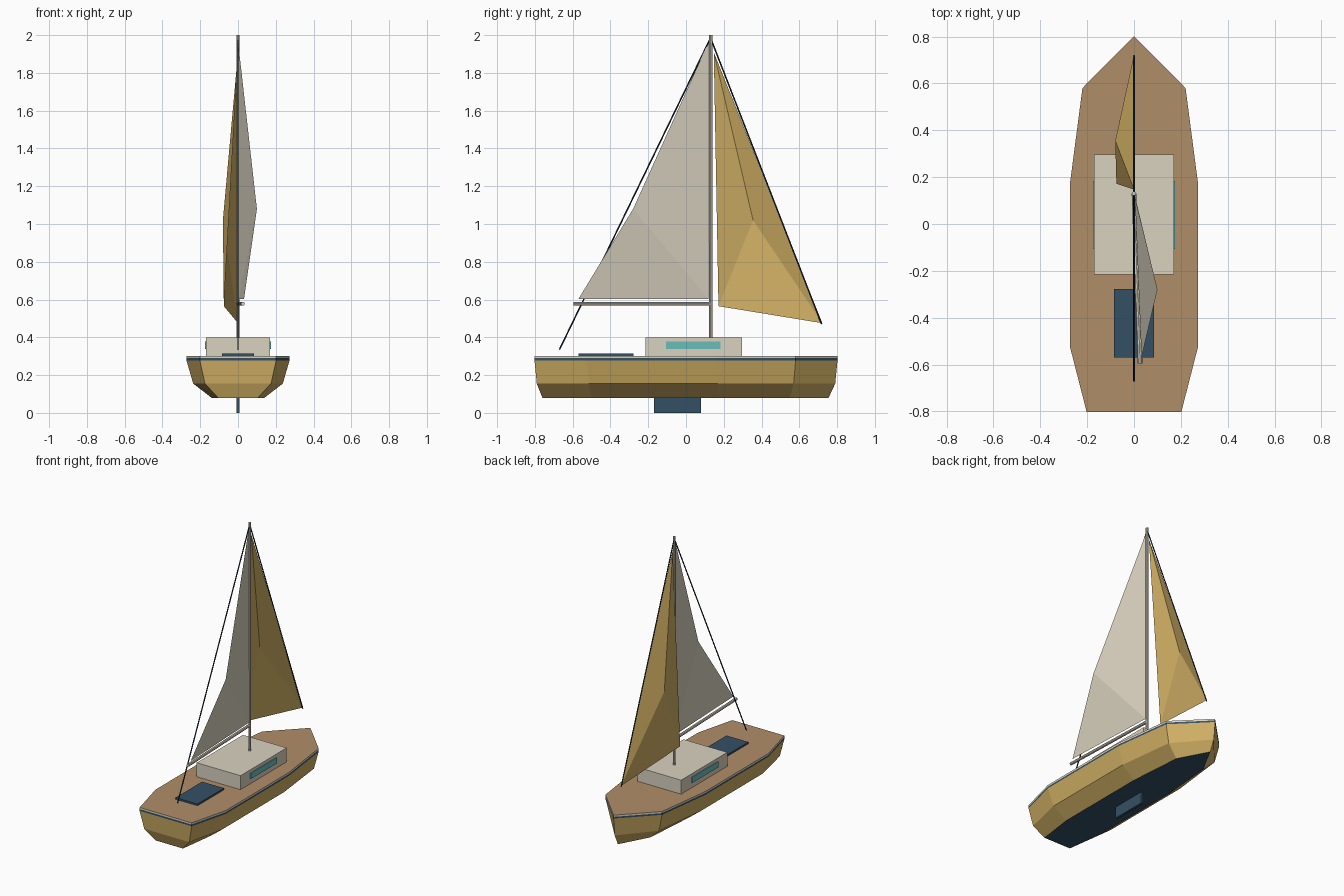
import bpy
import bmesh
from mathutils import Vector

cube = bpy.data.objects.get("Cube")
if cube:
    bpy.data.objects.remove(cube, do_unlink=True)


def material(name, r, g, b):
    lin = [(c / 255 / 12.92 if c < 11 else ((c / 255 + 0.055) / 1.055) ** 2.4) for c in (r, g, b)]
    m = bpy.data.materials.new(name)
    m.use_nodes = True
    m.diffuse_color = (*lin, 1)
    m.node_tree.nodes["Principled BSDF"].inputs["Base Color"].default_value = (*lin, 1)
    return m


cream = material("cream", 218, 210, 192)
tan = material("golden tan", 208, 175, 100)
wood = material("deck wood", 176, 141, 104)
navy = material("navy", 52, 80, 101)
teal = material("teal glass", 106, 190, 186)
rope = material("dark rope", 26, 42, 54)


def finish(name, bm, *mats, recalc=True):
    if recalc:
        bmesh.ops.recalc_face_normals(bm, faces=bm.faces)
    mesh = bpy.data.meshes.new(name)
    bm.to_mesh(mesh)
    bm.free()
    obj = bpy.data.objects.new(name, mesh)
    for m in mats:
        mesh.materials.append(m)
    bpy.context.collection.objects.link(obj)
    return obj


def box(name, low, high, mat):
    low, high = Vector(low), Vector(high)
    bm = bmesh.new()
    bmesh.ops.create_cube(bm, size=1)
    bmesh.ops.scale(bm, vec=high - low, verts=bm.verts)
    bmesh.ops.translate(bm, vec=(low + high) / 2, verts=bm.verts)
    return finish(name, bm, mat)


def rod(name, start, end, radius, mat, sides=8):
    start, end = Vector(start), Vector(end)
    axis = end - start
    bm = bmesh.new()
    bmesh.ops.create_cone(bm, cap_ends=True, segments=sides, radius1=radius,
                          radius2=radius, depth=axis.length)
    bmesh.ops.rotate(bm, matrix=axis.to_track_quat("Z", "Y").to_matrix(), verts=bm.verts)
    bmesh.ops.translate(bm, vec=(start + end) / 2, verts=bm.verts)
    return finish(name, bm, mat)


def sail(name, points, faces, mat):
    bm = bmesh.new()
    verts = [bm.verts.new(p) for p in points]
    for f in faces:
        bm.faces.new([verts[i] for i in f])
    return finish(name, bm, mat, recalc=False)


# Hull: mirrored half outlines (x, y) from bow to stern, stacked by height
bottom = [(0, 0.755), (0.11, 0.55), (0.14, 0.165), (0.14, -0.5), (0.105, -0.76)]
chine = [(0, 0.79), (0.19, 0.57), (0.237, 0.17), (0.237, -0.515), (0.175, -0.79)]
sheer = [(0, 0.802), (0.22, 0.58), (0.273, 0.175), (0.273, -0.525), (0.202, -0.802)]
levels = [(0.08, bottom), (0.155, chine), (0.278, sheer), (0.29, sheer), (0.302, sheer)]
band_colour = [0, 0, 1, 2]

bm = bmesh.new()
rings = []
for z, half in levels:
    outline = half + [(-x, y) for x, y in reversed(half[1:])]
    rings.append([bm.verts.new((x, y, z)) for x, y in outline])
for lower, upper, colour in zip(rings, rings[1:], band_colour):
    for i in range(len(lower)):
        j = (i + 1) % len(lower)
        bm.faces.new((lower[i], lower[j], upper[j], upper[i])).material_index = colour
bm.faces.new(rings[0]).material_index = 1
bm.faces.new(rings[-1]).material_index = 3
finish("hull", bm, tan, navy, cream, wood)

# Keel, cabin, windows and cockpit hatch
box("keel", (-0.009, -0.17, 0), (0.009, 0.08, 0.085), navy)
box("cabin", (-0.17, -0.215, 0.3), (0.17, 0.297, 0.4), cream)
for side, name in ((1, "left_window"), (-1, "right_window")):
    x = side * 0.172
    box(name, (x - 0.004, -0.107, 0.338), (x + 0.004, 0.183, 0.378), teal)
box("hatch", (-0.085, -0.57, 0.3), (0.085, -0.277, 0.314), navy)

# Mast, boom and stays
rod("mast", (0, 0.13, 0.39), (0, 0.13, 2), 0.009, cream)
rod("boom", (0, 0.13, 0.578), (0.026, -0.595, 0.578), 0.01, cream)
rod("forestay", (0, 0.13, 1.985), (0, 0.718, 0.47), 0.004, rope, 6)
rod("backstay", (0, 0.13, 1.985), (0, -0.67, 0.335), 0.004, rope, 6)

# Faceted sails, bellied to opposite sides
sail("mainsail",
     [(0, 0.122, 1.97), (0.1, -0.28, 1.08), (0.032, -0.57, 0.602), (0.004, 0.12, 0.602)],
     [(0, 1, 3), (1, 2, 3)], cream)
sail("jib",
     [(0, 0.147, 1.91), (-0.075, 0.172, 0.565), (0, 0.722, 0.475), (-0.08, 0.355, 1.02)],
     [(0, 1, 3), (1, 2, 3), (2, 0, 3)], tan)
